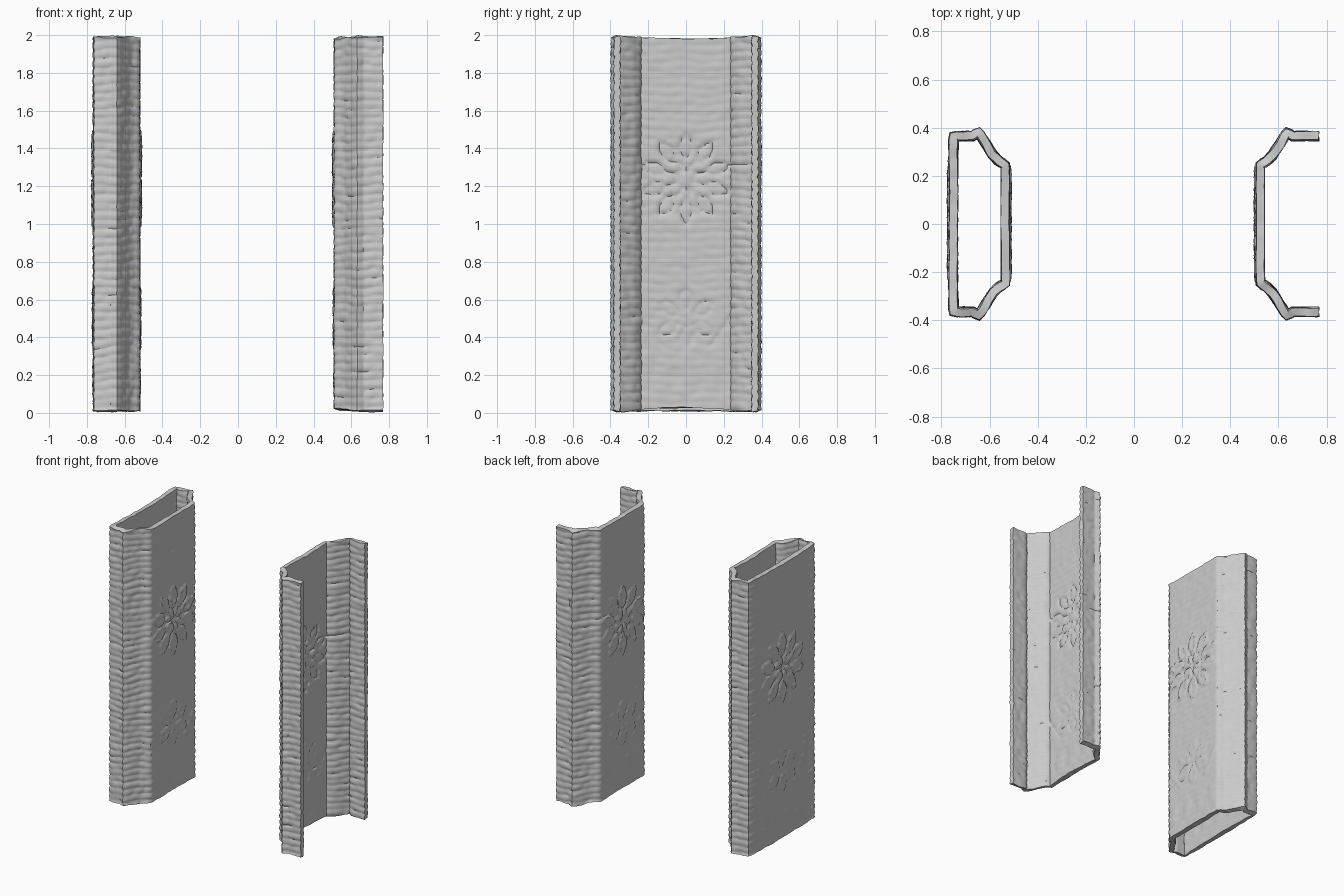
import bpy
import bmesh
import math
from mathutils import Vector, noise

cube = bpy.data.objects.get("Cube")
if cube:
    bpy.data.objects.remove(cube, do_unlink=True)

STEP = 0.013       # mesh spacing along the wall and up it
WALL = 0.034       # wall thickness
HEIGHT = 1.98

stone = bpy.data.materials.new("plain grey")
stone.use_nodes = True
stone.diffuse_color = (0.6, 0.6, 0.6, 1)
stone.node_tree.nodes["Principled BSDF"].inputs["Base Color"].default_value = (0.6, 0.6, 0.6, 1)

# Half of the wall's centre line: side flange, raised bead, stepped chamfer, face
HALF = [(0.768, 0.365), (0.66, 0.365), (0.635, 0.381), (0.618, 0.352),
        (0.575, 0.285), (0.552, 0.262), (0.525, 0.245)]


def resample(points, closed):
    """Divide each straight run into even steps, keeping the corners."""
    ends = points[1:] + points[:1] if closed else points[1:]
    result = []
    for a, b in zip(points, ends):
        a, b = Vector(a), Vector(b)
        n = max(1, round((b - a).length / STEP))
        result += [a.lerp(b, i / n) for i in range(n)]
    if not closed:
        result.append(Vector(points[-1]))
    return result


def bump(value, width):
    """Smooth raised band round zero."""
    return max(0.0, 1 - (value / width) ** 2)


def petals(y, z, centre, count, inner, outer):
    """Ring of pointed petals with raised rims."""
    dy, dz = y, z - centre
    r = math.hypot(dy, dz)
    if not inner < r < outer:
        return 0.0
    sector = math.tau / count
    angle = (math.atan2(dz, dy) % sector) - sector / 2
    t = (r - inner) / (outer - inner)
    half_width = 0.42 * sector * math.sin(math.pi * t ** 0.8)
    inside = half_width - abs(angle)
    return (0.6 + bump(inside * r - 0.01, 0.012)) if inside > 0 else 0.0


def carving(y, z):
    """Rosette, lower blossom and foot panels on a broad face."""
    h = petals(y, z, 1.24, 10, 0.09, 0.25)
    h += petals(y, z, 1.24, 8, 0.015, 0.1)
    if 0.34 < z < 0.66:
        edge = 0.12 + 0.14 * min(1, (z - 0.34) / 0.2)
        h += 0.8 * bump(abs(y) - edge, 0.02)
        h += 0.7 * petals(y, z, 0.5, 6, 0.03, 0.17)
    if 0.05 < z < 0.28:
        h += 0.6 * bump((abs(y) % 0.13) - 0.065, 0.04) * bump(z - 0.17, 0.09)
    return h * 0.006


def roughness(p, broad):
    """Uneven horizontal courses plus wrinkles."""
    wander = noise.noise(Vector((p.x * 6, p.y * 6, p.z * 3)))
    courses = math.sin(p.z * math.tau / 0.045 + 3 * wander)
    fine = noise.noise(Vector((p.x * 22, p.y * 22, p.z * 30)))
    return (0.0012 if broad else 0.003) * courses + (0.003 if broad else 0.005) * fine


def make_wall(name, path, closed, lower_bow):
    line = resample(path, closed)
    count = len(line)
    rows = round(HEIGHT / STEP)
    bm = bmesh.new()
    grid = []
    for j in range(rows + 1):
        t = j / rows
        row = []
        for i, c in enumerate(line):
            before = line[i - 1] if closed or i else c
            after = line[(i + 1) % count] if closed or i < count - 1 else c
            along = (after - before).normalized()
            normal = Vector((along.y, -along.x, 0))
            # Both ends are bowed a little towards the middle of the face
            bow = max(0, 1 - (c.y / 0.35) ** 2)
            low, high = 0.01 + lower_bow * bow, 1.992 - 0.012 * bow
            p = Vector((c.x, c.y, low + (high - low) * t))
            broad = abs(along.y) > 0.95 and abs(c.y) < 0.3
            shift = roughness(p, broad)
            if broad:
                shift += carving(c.y, p.z)
            p += normal * shift
            if j in (0, rows):
                p.z += 0.004 * noise.noise(p * 18)
            row.append(bm.verts.new(p))
        grid.append(row)
    spans = count if closed else count - 1
    for j in range(rows):
        for i in range(spans):
            k = (i + 1) % count
            bm.faces.new((grid[j][i], grid[j][k], grid[j + 1][k], grid[j + 1][i]))
    mesh = bpy.data.meshes.new(name)
    bm.to_mesh(mesh)
    bm.free()
    mesh.materials.append(stone)
    obj = bpy.data.objects.new(name, mesh)
    bpy.context.collection.objects.link(obj)

    # Give the sheet its thickness
    solid = obj.modifiers.new("thickness", "SOLIDIFY")
    solid.thickness = WALL
    solid.offset = 0
    bpy.ops.object.select_all(action="DESELECT")
    obj.select_set(True)
    bpy.context.view_layer.objects.active = obj
    bpy.ops.object.modifier_apply(modifier="thickness")
    bpy.ops.object.shade_smooth_by_angle(angle=math.radians(50))
    return obj


# Open channel on the model's left, its back side missing
channel = HALF + [(x, -y) for x, y in reversed(HALF)]
make_wall("open_channel_pillar", channel, False, 0.018)

# Closed hollow pillar on the right, with a flat back wall
closed_half = [(-0.75, 0.365)] + [(-x - 0.01, y) for x, y in HALF[1:]]
tube = closed_half + [(x, -y) for x, y in reversed(closed_half)]
tube.reverse()
make_wall("hollow_pillar", tube, True, 0.0)
